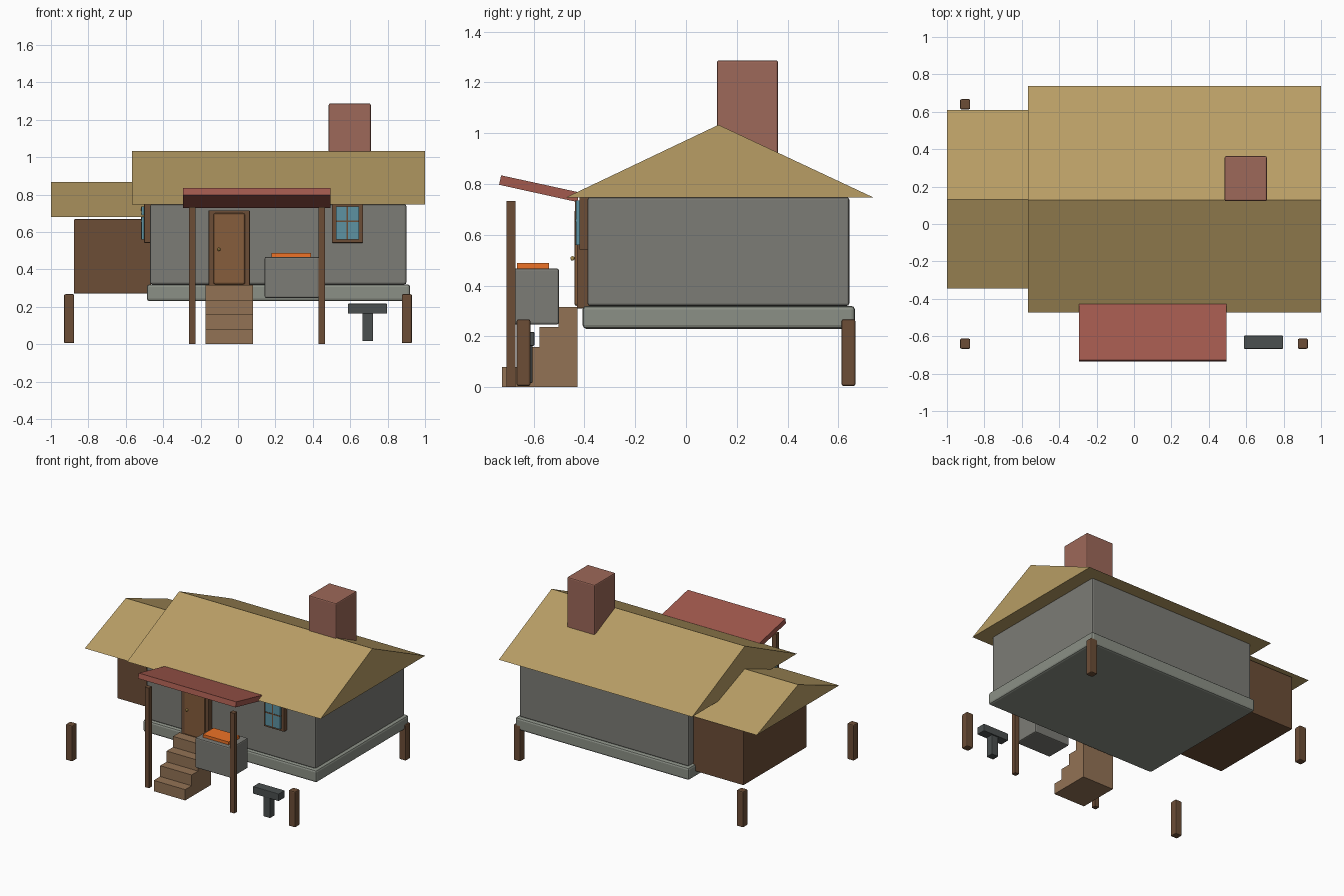
import bpy, bmesh
from mathutils import Matrix, Vector

if "Cube" in bpy.data.objects:
    bpy.data.objects.remove(bpy.data.objects["Cube"])


def material(name, r, g, b):
    m = bpy.data.materials.new(name)
    m.diffuse_color = (r, g, b, 1)
    m.use_nodes = True
    m.node_tree.nodes["Principled BSDF"].inputs["Base Color"].default_value = m.diffuse_color
    return m


STONE = material("stone", 0.20, 0.20, 0.18)
BASE = material("base_stone", 0.26, 0.28, 0.24)
THATCH = material("thatch", 0.48, 0.34, 0.13)
BRICK = material("brick", 0.34, 0.14, 0.10)
TILE = material("tile", 0.36, 0.10, 0.075)
WOOD = material("dark_wood", 0.15, 0.075, 0.037)
DOOR = material("door_wood", 0.24, 0.11, 0.045)
STEP = material("step_wood", 0.29, 0.17, 0.09)
GLASS = material("glass", 0.11, 0.29, 0.36)
COAL = material("hot_coal", 0.85, 0.17, 0.02)
IRON = material("iron", 0.07, 0.08, 0.08)
BRASS = material("brass", 0.60, 0.42, 0.12)


def finish(name, bm, mat, bevel=0.0):
    bmesh.ops.recalc_face_normals(bm, faces=bm.faces)
    me = bpy.data.meshes.new(name)
    bm.to_mesh(me)
    bm.free()
    me.materials.append(mat)
    ob = bpy.data.objects.new(name, me)
    bpy.context.collection.objects.link(ob)
    if bevel:
        mod = ob.modifiers.new("Bevel", 'BEVEL')
        mod.width, mod.segments = bevel, 2
    return ob


def box(name, x, y, z, mat, bevel=0.0):
    """Box from (min, max) pairs."""
    bm = bmesh.new()
    size = [b - a for a, b in (x, y, z)]
    mid = [(a + b) / 2 for a, b in (x, y, z)]
    bmesh.ops.create_cube(bm, size=1, matrix=Matrix.Translation(mid) @ Matrix.Diagonal((*size, 1)))
    return finish(name, bm, mat, bevel)


def prism(name, x, profile, mat):
    """Closed y-z profile extruded along x."""
    bm = bmesh.new()
    face = bm.faces.new([bm.verts.new((x[0], y, z)) for y, z in profile])
    ext = bmesh.ops.extrude_face_region(bm, geom=[face])
    verts = [v for v in ext["geom"] if isinstance(v, bmesh.types.BMVert)]
    bmesh.ops.translate(bm, verts=verts, vec=Vector((x[1] - x[0], 0, 0)))
    return finish(name, bm, mat)


# Main house
box("foundation", (-0.487, 0.92), (-0.407, 0.665), (0.23, 0.32), BASE, 0.014)
box("main_walls", (-0.47, 0.90), (-0.388, 0.643), (0.32, 0.748), STONE, 0.01)
prism("main_roof", (-0.567, 1.0), [(-0.473, 0.747), (0.738, 0.747), (0.128, 1.033)], THATCH)
box("chimney", (0.485, 0.71), (0.122, 0.363), (0.80, 1.287), BRICK, 0.008)

# Side annex
box("annex_walls", (-0.877, -0.465), (-0.145, 0.587), (0.27, 0.668), WOOD, 0.005)
prism("annex_roof", (-1.0, -0.45), [(-0.345, 0.68), (0.61, 0.68), (0.13, 0.867)], THATCH)

# Corner posts
for sx in (-1, 1):
    for sy in (-1, 1):
        cx, cy = sx * 0.903, sy * 0.64
        box("corner_post", (cx - 0.027, cx + 0.027), (cy - 0.027, cy + 0.027),
            (0.005, 0.267), WOOD, 0.007)

# Door with frame and knob
box("door_frame", (-0.157, 0.063), (-0.43, -0.38), (0.31, 0.715), WOOD, 0.003)
box("door", (-0.132, 0.038), (-0.44, -0.40), (0.32, 0.70), DOOR, 0.01)
bm = bmesh.new()
bmesh.ops.create_icosphere(bm, subdivisions=2, radius=0.009,
                           matrix=Matrix.Translation((-0.102, -0.447, 0.507)))
finish("door_knob", bm, BRASS)


# Windows, modelled facing -y about the origin of the wall plane
def window(name, location, turn):
    parts = [
        box(name + "_frame", (-0.083, 0.083), (-0.032, 0.01), (-0.105, 0.103), WOOD, 0.003),
        box(name + "_glass", (-0.061, 0.061), (-0.046, -0.02), (-0.087, 0.088), GLASS),
        box(name + "_upright_bar", (-0.004, 0.004), (-0.049, -0.03), (-0.087, 0.088), WOOD),
        box(name + "_cross_bar", (-0.061, 0.061), (-0.049, -0.03), (0.005, 0.013), WOOD),
    ]
    for p in parts:
        p.location = location
        p.rotation_euler.z = turn


window("front_window", (0.585, -0.388, 0.647), 0)
window("side_window", (-0.47, -0.26, 0.647), -1.5708)

# Entrance steps
for i in range(4):
    y = -0.725 + 0.0745 * i
    box("step", (-0.175, 0.08), (y, y + 0.0745), (0, 0.079 * (i + 1)), STEP)

# Work porch
prism("porch_roof", (-0.295, 0.495),
      [(-0.736, 0.797), (-0.728, 0.834), (-0.42, 0.767), (-0.428, 0.729)], TILE)
for cx in (-0.244, 0.447):
    box("porch_post", (cx - 0.017, cx + 0.017), (-0.706, -0.672), (0, 0.733), WOOD)

# Forge and coals
box("forge", (0.143, 0.433), (-0.70, -0.50), (0.247, 0.467), STONE, 0.008)
box("coals", (0.18, 0.39), (-0.665, -0.54), (0.45, 0.488), COAL)

# Anvil
box("anvil_top", (0.588, 0.797), (-0.667, -0.597), (0.163, 0.217), IRON, 0.004)
box("anvil_stand", (0.665, 0.722), (-0.66, -0.605), (0.016, 0.165), IRON, 0.004)
